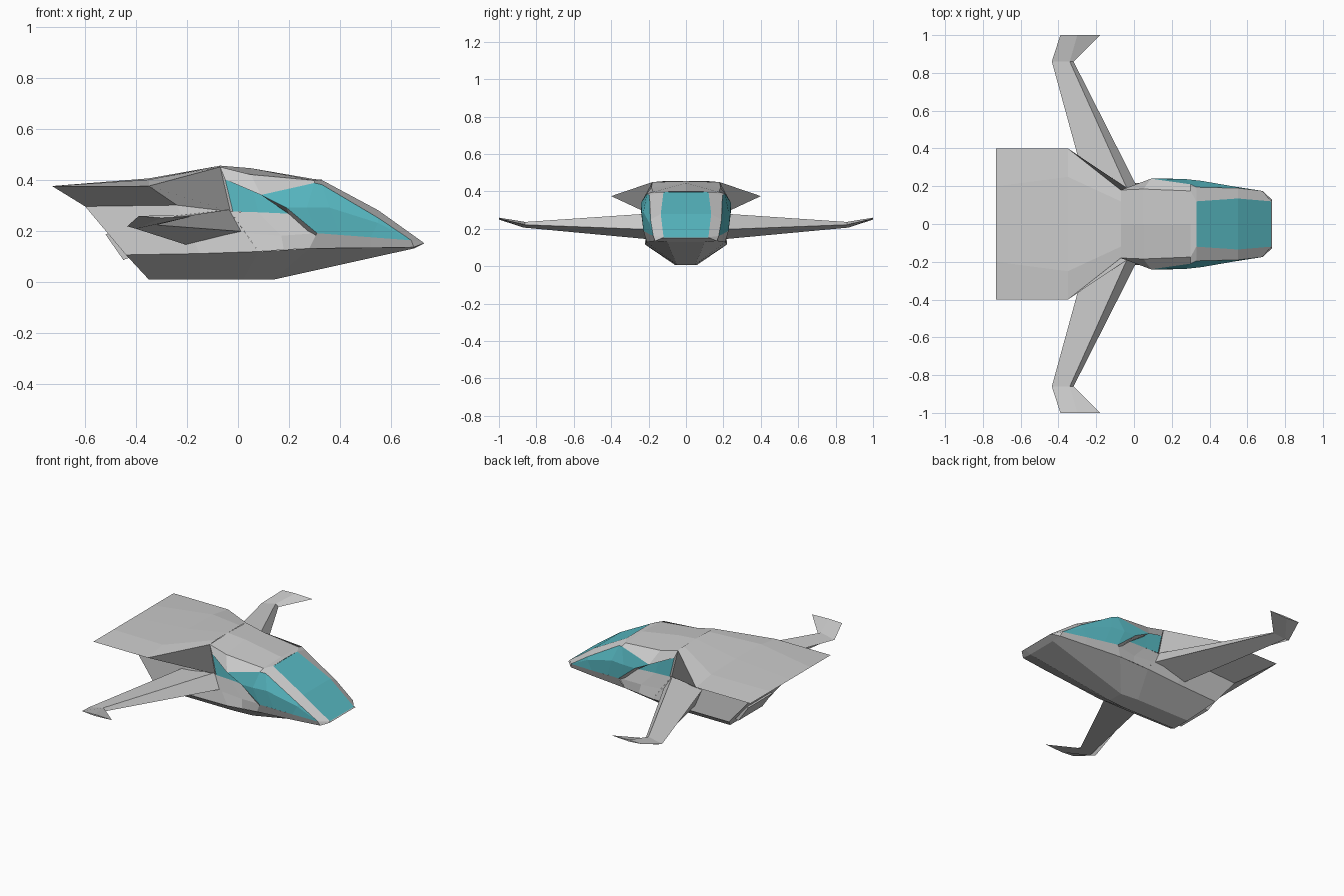
import bpy, bmesh
from mathutils import Vector

glass = bpy.data.materials.new("teal_glass")
glass.diffuse_color = (0.10, 0.50, 0.56, 1)


def finish(name, bm, mat=None):
    me = bpy.data.meshes.new(name)
    bm.to_mesh(me)
    bm.free()
    ob = bpy.data.objects.new(name, me)
    bpy.context.collection.objects.link(ob)
    if mat:
        me.materials.append(mat)
    m = ob.modifiers.new("mirror", 'MIRROR')
    m.use_axis = (False, True, False)
    m.merge_threshold = 0.0005
    return ob


def skin(name, rows, mat=None):
    """Half-hull panels between lengthwise rows, facing outward, mirrored over y."""
    bm = bmesh.new()
    grid = [[bm.verts.new(p) for p in r] for r in rows]
    for a, b in zip(grid, grid[1:]):
        for i in range(len(a) - 1):
            bm.faces.new((a[i], a[i + 1], b[i + 1], b[i]))
    bmesh.ops.remove_doubles(bm, verts=bm.verts, dist=0.0005)
    bm.normal_update()
    for f in bm.faces:
        c = f.calc_center_median()
        if f.normal.dot(c - Vector((c.x * 0.5, 0, 0.3))) < 0:
            f.normal_flip()
    return finish(name, bm, mat)


def solid(name, rings):
    """Closed loft through rings, mirrored over y."""
    bm = bmesh.new()
    grid = [[bm.verts.new(p) for p in r] for r in rings]
    n = len(grid[0])
    for a, b in zip(grid, grid[1:]):
        for i in range(n):
            j = (i + 1) % n
            bm.faces.new((a[i], a[j], b[j], b[i]))
    bm.faces.new(grid[0])
    bm.faces.new(grid[-1])
    bmesh.ops.recalc_face_normals(bm, faces=bm.faces)
    return finish(name, bm)


def centre(row):
    return [(x, 0, z) for x, y, z in row]


# shared lengthwise lines
deck_edge = [(-.73, .40, .375), (-.35, .40, .375), (-.07, .18, .45)]
deck_root = [(-.60, .18, .295), (-.24, .20, .30), (-.03, .185, .275)]
rear_chine = [(-.44, .20, .105), (-.15, .21, .11), (.08, .22, .118)]
roof_edge = [(-.07, .18, .45), (.05, .185, .42), (.30, .175, .397), (.33, .12, .398)]
shell_edge = [(-.05, .187, .40), (.09, .24, .34), (.30, .21, .387), (.33, .195, .38)]
screen_edge = [(.33, .12, .398), (.55, .135, .28), (.725, .12, .155)]
window_top = [(.33, .195, .38), (.55, .19, .25), (.68, .175, .162)]
window_low = [(.31, .228, .19), (.52, .20, .174), (.68, .175, .162)]

# wide rear deck with its undercut and the body side
skin("rear_deck", [[(-.73, 0, .375), (-.35, 0, .405), (-.07, 0, .455)],
                   [(-.73, .2, .375), (-.35, .25, .40), (-.07, .12, .455)],
                   deck_edge, deck_root])
skin("rear_side", [deck_root, rear_chine])

# lower hull
chine = [(-.44, .20, .105), (-.15, .21, .11), (.08, .22, .118), (.28, .21, .13),
         (.69, .165, .135), (.73, .13, .15)]
keel = [(-.35, .06, .008), (-.15, .06, .008), (.02, .06, .008), (.14, .05, .008),
        (.69, .10, .13), (.73, .10, .15)]
skin("lower_hull", [chine, keel, centre(keel)])

# slanted stern wall and thruster plate
stern = [deck_edge[0], deck_root[0], rear_chine[0], keel[0]]
skin("stern_wall", [stern, centre(stern)])
plate = [(-.45, .085), (-.52, .185), (-.48, .20), (-.41, .10)]
solid("thruster_plate", [[(x, s, z) for x, z in plate] for s in (-.12, .12)])

# roof and flared cockpit shoulder
skin("roof", [[(-.07, 0, .455), (.05, 0, .445), (.30, 0, .402), (.33, 0, .40)],
              roof_edge, shell_edge])

# windscreen, its pillars and the nose
skin("windscreen", [centre(screen_edge), screen_edge], glass)
skin("windscreen_pillar", [screen_edge, window_top])
skin("nose", [[(.725, 0, .155), (.725, .12, .155), (.68, .175, .162)],
              [(.73, 0, .15), (.73, .13, .15), (.69, .165, .135)]])

# bulging side window, with its overhang turning back into the hull
skin("side_window", [[(.09, .24, .34), (.30, .21, .387), *window_top],
                     [(.19, .24, .29), (.27, .238, .29), (.36, .228, .29),
                      (.55, .195, .23), (.68, .175, .162)],
                     [(.19, .24, .29), (.31, .228, .19), (.40, .215, .183), *window_low[1:]]],
     glass)
skin("window_rear_lip", [[(.05, .187, .39), (.09, .24, .34), (.19, .24, .29), (.31, .228, .19)],
                         [(.05, .185, .38), (.10, .187, .335), (.20, .195, .265), (.30, .21, .17)]])
skin("lower_window_frame", [window_low, [(.28, .21, .13), (.52, .185, .132), (.69, .165, .135)]])

# recessed rear window and the sill below it
skin("rear_window", [[(-.05, .187, .40), (.05, .187, .39), (.30, .19, .36)],
                     [(-.02, .19, .275), (.08, .192, .272), (.30, .198, .262)]], glass)
skin("window_sill", [[(-.03, .188, .275), (.08, .192, .272), (.30, .198, .262)],
                     [(.03, .205, .19), (.17, .205, .18), (.31, .222, .19)],
                     [(.08, .22, .118), (.18, .215, .125), (.28, .21, .13)]])
skin("window_post", [[(-.07, .18, .45), (-.05, .188, .40)],
                     [(-.03, .185, .275), (-.02, .191, .275)]])

# swept wing with forward-hooked tip
solid("wing", [
    [(.04, .15, .195), (-.02, .15, .285), (-.24, .15, .26), (-.19, .15, .14)],
    [(-.32, .86, .222), (-.34, .86, .237), (-.435, .86, .217), (-.40, .87, .207)],
    [(-.18, 1.0, .256), (-.30, 1.0, .26), (-.39, 1.0, .257), (-.30, 1.0, .25)],
])
